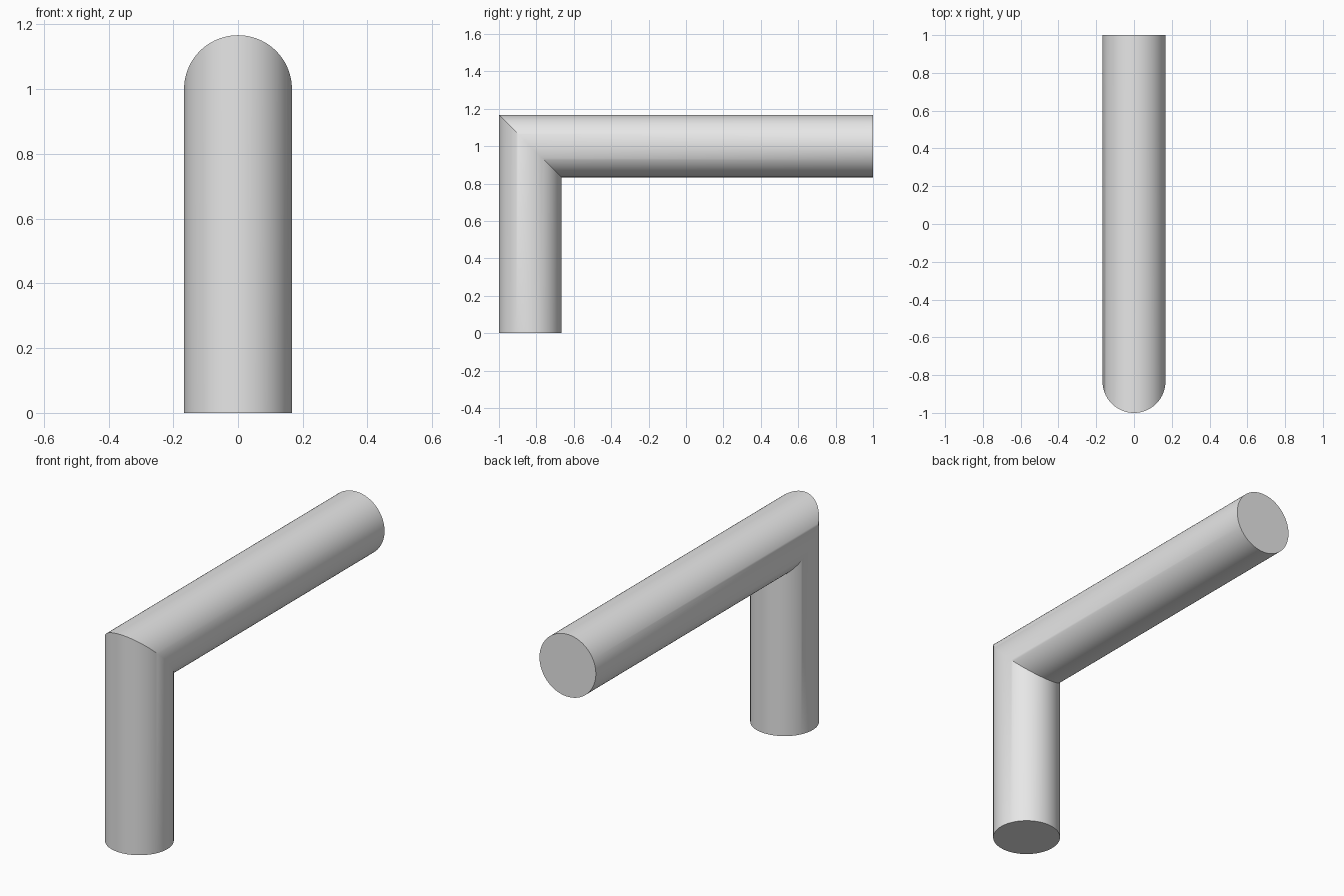
import bpy
import bmesh
import math

cube = bpy.data.objects.get("Cube")
if cube:
    bpy.data.objects.remove(cube, do_unlink=True)

RADIUS = 1 / 6
SIDES = 96
LEG_Y = -1 + RADIUS      # axis of the upright leg
ARM_Z = 1.0              # axis of the horizontal arm

# Plain grey material
grey = bpy.data.materials.new("light_grey")
grey.use_nodes = True
colour = (0.8, 0.8, 0.8, 1)
grey.diffuse_color = colour
grey.node_tree.nodes["Principled BSDF"].inputs["Base Color"].default_value = colour

# Three rings: foot, 45 degree mitre and far end of the arm
bm = bmesh.new()
foot, mitre, end = [], [], []
for i in range(SIDES):
    a = 2 * math.pi * i / SIDES
    x, d = RADIUS * math.cos(a), RADIUS * math.sin(a)
    foot.append(bm.verts.new((x, LEG_Y + d, 0)))
    mitre.append(bm.verts.new((x, LEG_Y + d, ARM_Z - d)))
    end.append(bm.verts.new((x, 1, ARM_Z - d)))

# Tube walls and flat end caps
for lower, upper in ((foot, mitre), (mitre, end)):
    for i in range(SIDES):
        j = (i + 1) % SIDES
        bm.faces.new((lower[i], lower[j], upper[j], upper[i]))
bm.faces.new(foot[::-1])
bm.faces.new(end)
bmesh.ops.recalc_face_normals(bm, faces=bm.faces)

mesh = bpy.data.meshes.new("elbow_pipe")
bm.to_mesh(mesh)
bm.free()
mesh.materials.append(grey)
pipe = bpy.data.objects.new("elbow_pipe", mesh)
bpy.context.collection.objects.link(pipe)

# Smooth walls, crisp mitre and rims
bpy.ops.object.select_all(action='DESELECT')
pipe.select_set(True)
bpy.context.view_layer.objects.active = pipe
bpy.ops.object.shade_smooth_by_angle(angle=math.radians(30))
